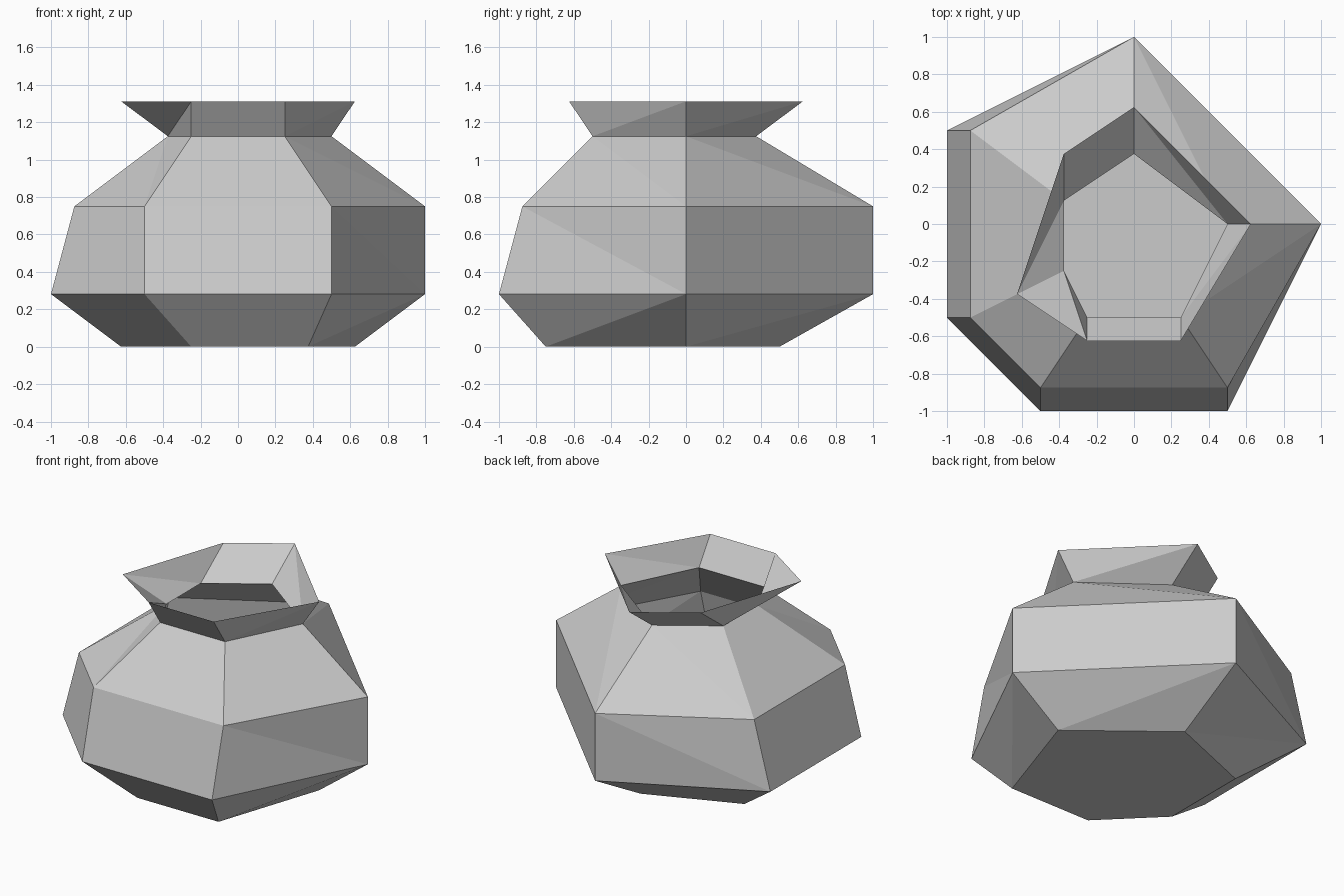
import bpy
import bmesh

cube = bpy.data.objects.get("Cube")
if cube:
    bpy.data.objects.remove(cube)

# Plain grey clay
clay = bpy.data.materials.new("grey clay")
clay.use_nodes = True
grey = (0.6, 0.6, 0.6, 1)
clay.diffuse_color = grey
clay.node_tree.nodes["Principled BSDF"].inputs["Base Color"].default_value = grey

# Irregular six-sided cross-sections, counter-clockwise from the front edge
base = (0, [(-.25, -.75), (.375, -.75), (.625, 0), (0, .5), (-.625, .25), (-.625, -.375)])
belly = (.281, [(-.5, -1), (.5, -1), (1, 0), (0, 1), (-1, .5), (-1, -.5)])
shoulder = (.75, [(-.5, -.875), (.5, -.875), (1, 0), (0, 1), (-.875, .5), (-.875, -.5)])
neck = (1.125, [(-.25, -.5), (.25, -.5), (.5, 0), (0, .375), (-.375, .125), (-.375, -.25)])
rim = (1.312, [(-.25, -.625), (.25, -.625), (.625, 0), (0, .625), (-.375, .375), (-.625, -.375)])

bm = bmesh.new()


def add_ring(section):
    z, points = section
    return [bm.verts.new((x, y, z)) for x, y in points]


def bridge(low, high, low_is_narrow):
    """Join two rings; each diagonal runs from the narrow ring to the wide one."""
    for i in range(len(low)):
        j = (i + 1) % len(low)
        if low_is_narrow:
            bm.faces.new((low[i], low[j], high[j]))
            bm.faces.new((low[i], high[j], high[i]))
        else:
            bm.faces.new((low[i], low[j], high[i]))
            bm.faces.new((low[j], high[j], high[i]))


# Floor, walls and flared open mouth
rings = [add_ring(s) for s in (base, belly, shoulder, neck, rim)]
bm.faces.new(rings[0][::-1])
for low, high, narrow in zip(rings, rings[1:], (True, False, False, True)):
    bridge(low, high, narrow)

mesh = bpy.data.meshes.new("pot")
bm.to_mesh(mesh)
bm.free()
mesh.materials.append(clay)
pot = bpy.data.objects.new("pot", mesh)
bpy.context.collection.objects.link(pot)
